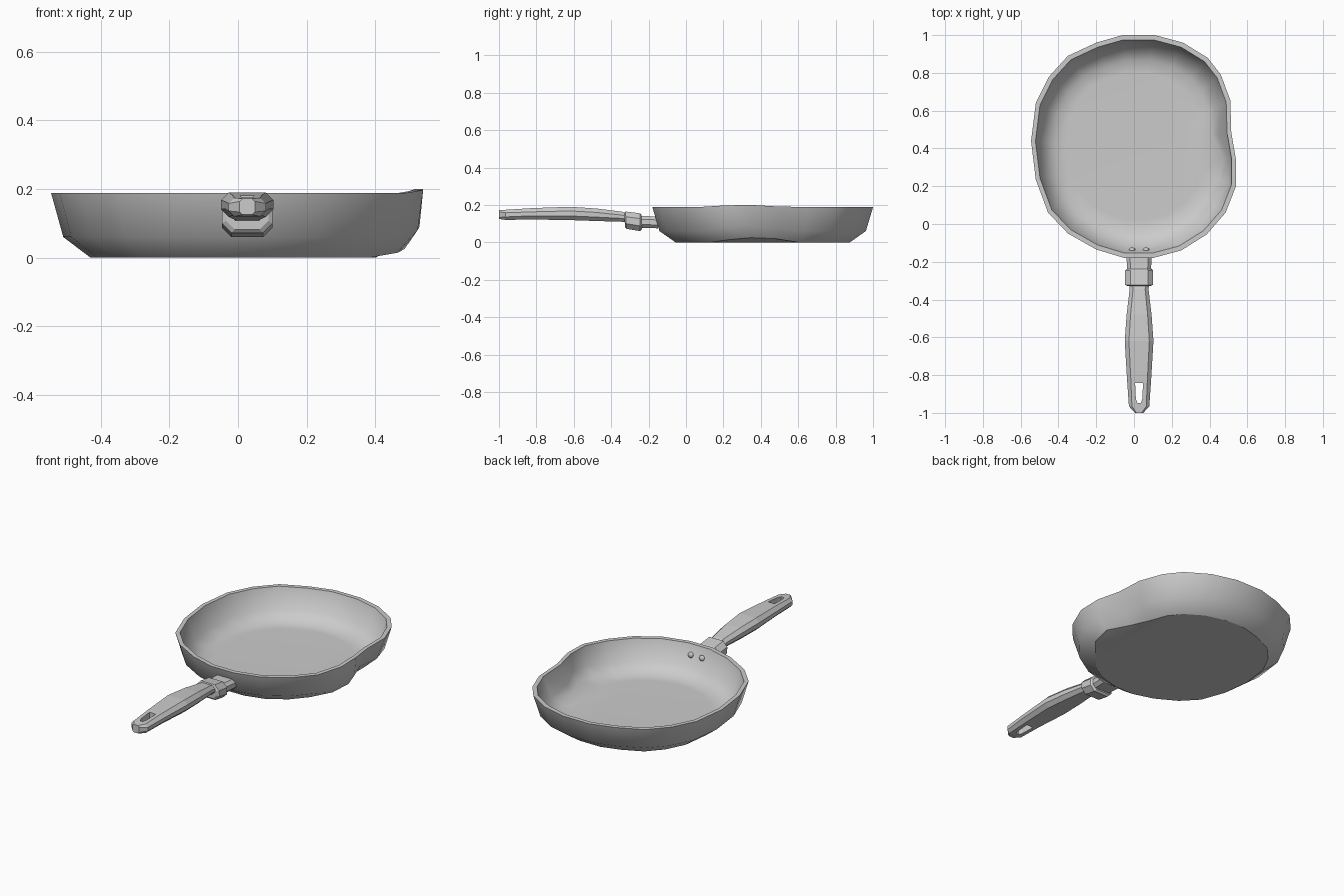
import bpy, bmesh, math

if "Cube" in bpy.data.objects:
    bpy.data.objects.remove(bpy.data.objects["Cube"])

CX = 0.027   # handle centre line
CY = 0.41    # pan centre in y


def to_object(name, bm):
    bmesh.ops.recalc_face_normals(bm, faces=bm.faces)
    me = bpy.data.meshes.new(name)
    bm.to_mesh(me)
    bm.free()
    ob = bpy.data.objects.new(name, me)
    bpy.context.collection.objects.link(ob)
    return ob


def loft(bm, rings):
    """Skin a list of closed rings and cap both ends."""
    vs = [[bm.verts.new(p) for p in r] for r in rings]
    n = len(vs[0])
    for a, b in zip(vs, vs[1:]):
        for i in range(n):
            j = (i + 1) % n
            bm.faces.new((a[i], a[j], b[j], b[i]))
    bm.faces.new(vs[0][::-1])
    bm.faces.new(vs[-1])
    return vs


def section(y, w, lo, hi, c, skew=0.0):
    """Chamfered rectangle across the handle; skew leans the ring along y."""
    d = min(c, (hi - lo) * 0.45)
    pts = [(-w + c, lo), (w - c, lo), (w, lo + d), (w, hi - d),
           (w - c, hi), (-w + c, hi), (-w, hi - d), (-w, lo + d)]
    return [(CX + x, y + skew * (z - lo), z) for x, z in pts]


# Pan body: rim outline with a gentle pouring lip on the +x side
rim = [(-.06, 1.0), (.11, 1.0), (.26, .96), (.39, .88), (.46, .79), (.51, .655),
       (.515, .485), (.54, .34), (.54, .20), (.485, .06), (.385, -.055),
       (.25, -.14), (.10, -.18), (-.05, -.18), (-.20, -.135), (-.35, -.05),
       (-.455, .06), (-.52, .235), (-.545, .44), (-.52, .64), (-.45, .78),
       (-.35, .89), (-.20, .96)]
LIP_RIM = {6: .004, 7: .012, 8: .009}
LIP_MID = {5: (.92, .06), 6: (.91, .075), 7: (.98, .09), 8: (.97, .08)}
LIP_FLOOR = {6: (.83, .02), 7: (.90, .025), 8: (.86, .014)}


def ring(scale, z, lip, k=1.0, dz=0.0):
    out = []
    for i, (x, y) in enumerate(rim):
        s, h = lip.get(i, (scale, z))
        s *= k
        out.append((x * s, CY + (y - CY) * s, h + dz))
    return out


def rim_ring(k):
    return [(x * k, CY + (y - CY) * k, .188 + LIP_RIM.get(i, 0))
            for i, (x, y) in enumerate(rim)]


bm = bmesh.new()
vs = loft(bm, [
    ring(.70, 0, {}),
    ring(.79, 0, LIP_FLOOR),
    ring(.935, .06, LIP_MID),
    rim_ring(1.0),
    rim_ring(.957),
    ring(.935, .06, LIP_MID, .955, .008),
    ring(.79, 0, LIP_FLOOR, .975, .022),
    ring(.66, .02, {}),
])
for f in bm.faces:
    f.smooth = True
for k in (1, 3, 4):
    n = len(vs[k])
    for i in range(n):
        bm.edges.get((vs[k][i], vs[k][(i + 1) % n])).smooth = False
to_object("pan_body", bm)

# Neck joining the pan wall to the collar
bm = bmesh.new()
loft(bm, [section(-.26, .062, .078, .142, .018),
          section(-.15, .068, .075, .138, .018)])
to_object("handle_neck", bm)

# Collar, slightly tilted
bm = bmesh.new()
loft(bm, [section(-.327, .062, .082, .157, .025, -.02),
          section(-.318, .074, .072, .165, .028, -.06),
          section(-.245, .074, .060, .155, .028, -.02),
          section(-.236, .064, .070, .147, .025, -.02)])
to_object("handle_collar", bm)

# Grip
bm = bmesh.new()
loft(bm, [section(-1.0, .022, .125, .172, .008),
          section(-.965, .054, .120, .174, .016),
          section(-.82, .064, .122, .183, .020),
          section(-.62, .076, .119, .190, .022),
          section(-.48, .066, .114, .181, .021),
          section(-.345, .050, .110, .164, .018),
          section(-.30, .056, .104, .152, .018)])
grip = to_object("handle_grip", bm)

# Hanging slot cut through the grip
slot = [(-.021, -.842), (.021, -.842), (.017, -.925), (.009, -.948),
        (-.009, -.948), (-.017, -.925)]
bm = bmesh.new()
loft(bm, [[(CX + x, y, z) for x, y in slot] for z in (.05, .25)])
cutter = to_object("slot_cutter", bm)
cutter.hide_render = True
mod = grip.modifiers.new("slot", 'BOOLEAN')
mod.operation = 'DIFFERENCE'
mod.solver = 'EXACT'
mod.object = cutter
bpy.context.view_layer.objects.active = grip
bpy.ops.object.modifier_apply(modifier=mod.name)
bpy.data.objects.remove(cutter)

# Two rivets inside the wall
for side, x in (("left", CX - .037), ("right", CX + .037)):
    bpy.ops.mesh.primitive_uv_sphere_add(segments=12, ring_count=8, radius=.017,
                                         location=(x, -.137, .13))
    rivet = bpy.context.object
    rivet.name = "rivet_" + side
    rivet.scale = (1, .75, 1)
    bpy.ops.object.shade_smooth()
